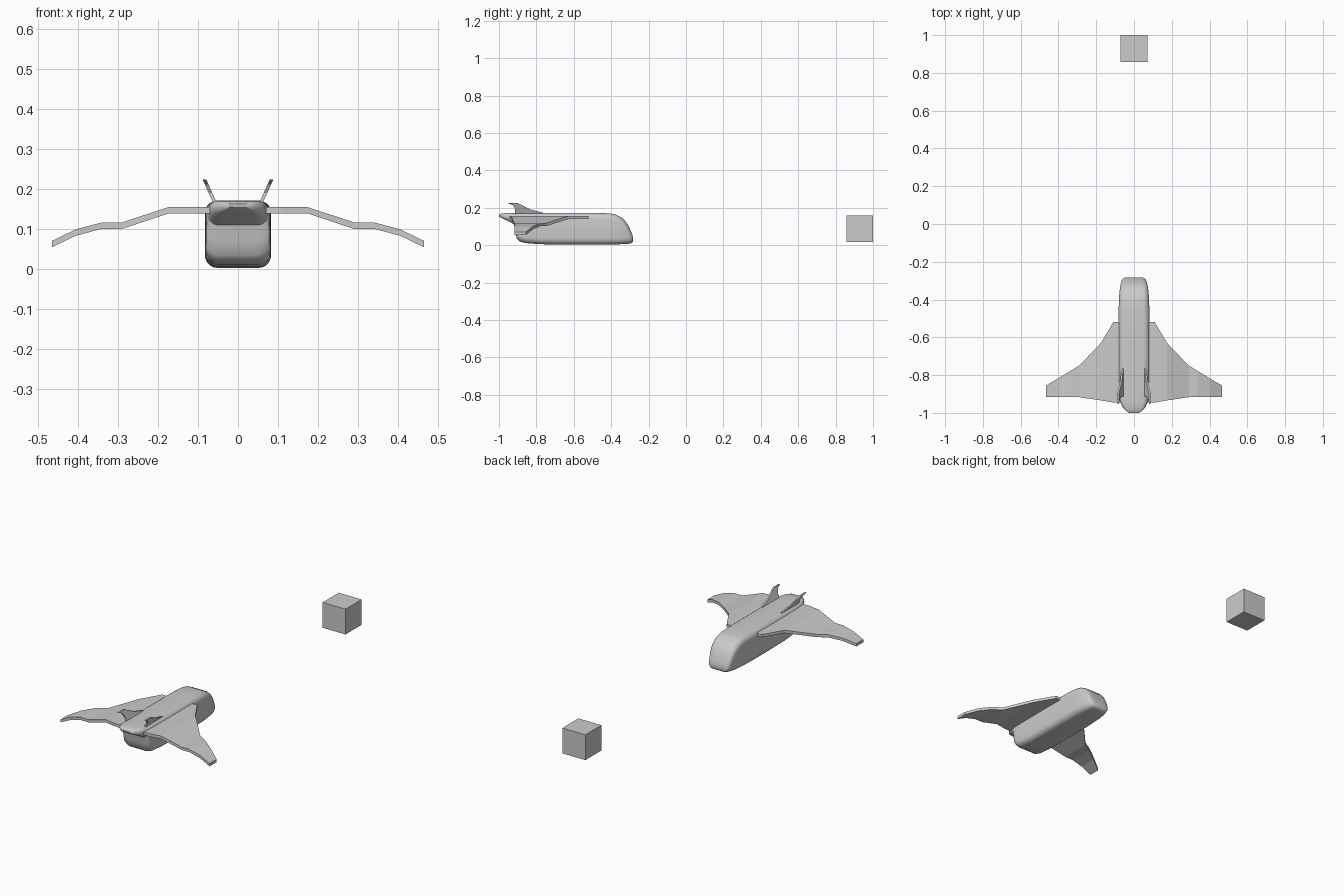
import bpy, bmesh, math
from mathutils import Vector

if "Cube" in bpy.data.objects:
    bpy.data.objects.remove(bpy.data.objects["Cube"])

def make_object(name, bm, smooth=None):
    bmesh.ops.recalc_face_normals(bm, faces=bm.faces[:])
    me = bpy.data.meshes.new(name)
    bm.to_mesh(me)
    bm.free()
    ob = bpy.data.objects.new(name, me)
    bpy.context.collection.objects.link(ob)
    if smooth:
        bpy.context.view_layer.objects.active = ob
        ob.select_set(True)
        bpy.ops.object.shade_smooth_by_angle(angle=math.radians(smooth))
        ob.select_set(False)
    return ob

def loft(bm, rings):
    loops = [[bm.verts.new(p) for p in r] for r in rings]
    n = len(loops[0])
    for a, b in zip(loops, loops[1:]):
        for i in range(n):
            j = (i + 1) % n
            bm.faces.new((a[i], a[j], b[j], b[i]))
    bm.faces.new(loops[0])
    bm.faces.new(loops[-1][::-1])

def rounded_section(y, hw, zb, zt, seg=5):
    r = min(0.032, (zt - zb) * 0.48, hw * 0.6)
    pts = []
    for k, (sx, sz) in enumerate(((1, 1), (-1, 1), (-1, -1), (1, -1))):
        cx = sx * (hw - r)
        cz = zt - r if sz > 0 else zb + r
        for i in range(seg + 1):
            a = math.radians(90 * (k + i / seg))
            pts.append(Vector((cx + r * math.cos(a), y, cz + r * math.sin(a))))
    return pts

# Fuselage: stations along the length (y, half width, bottom, top)
stations = [
    (-1.0, .025, .155, .163), (-.99, .042, .147, .168), (-.97, .060, .137, .171),
    (-.94, .073, .124, .172), (-.92, .077, .110, .172), (-.912, .079, .070, .172),
    (-.905, .080, .035, .172), (-.89, .081, .020, .172), (-.86, .082, .011, .172),
    (-.78, .083, .005, .172), (-.62, .083, .003, .172), (-.47, .082, .003, .172),
    (-.41, .080, .004, .170), (-.375, .078, .004, .163), (-.345, .075, .005, .148),
    (-.325, .072, .006, .129), (-.31, .068, .007, .107), (-.297, .064, .009, .080),
    (-.288, .057, .013, .058), (-.283, .045, .020, .042)]
bm = bmesh.new()
loft(bm, [rounded_section(*s) for s in stations])
make_object("fuselage", bm, 40)

# Drooping wings: spanwise stations (x, leading y, trailing y, top z)
wing = [(.055, -.52, -.945, .155), (.11, -.52, -.945, .155), (.175, -.63, -.934, .155),
        (.29, -.75, -.917, .117), (.34, -.78, -.917, .117), (.405, -.819, -.917, .100),
        (.465, -.855, -.917, .071)]
for side, label in ((1, "right"), (-1, "left")):
    bm = bmesh.new()
    loft(bm, [[(side * x, le, z), (side * x, tr, z),
               (side * x, tr, z - .016), (side * x, le, z - .016)]
              for x, le, tr, z in wing])
    make_object(label + "_wing", bm)

# Splayed tail fins, profile in (y, z)
fin = [(-.75, .14), (-.765, .174), (-.83, .190), (-.898, .224), (-.952, .224),
       (-.925, .213), (-.913, .190), (-.915, .14)]
for side, label in ((1, "right"), (-1, "left")):
    bm = bmesh.new()
    loft(bm, [[(side * (.046 + t + (z - .14) * .45), y, z) for y, z in fin]
              for t in (-.0045, .0045)])
    make_object(label + "_tail_fin", bm)

# Separate cube behind the craft
bm = bmesh.new()
bmesh.ops.create_cube(bm, size=.143)
bmesh.ops.translate(bm, verts=bm.verts[:], vec=(0, .9285, .088))
make_object("cube", bm)
